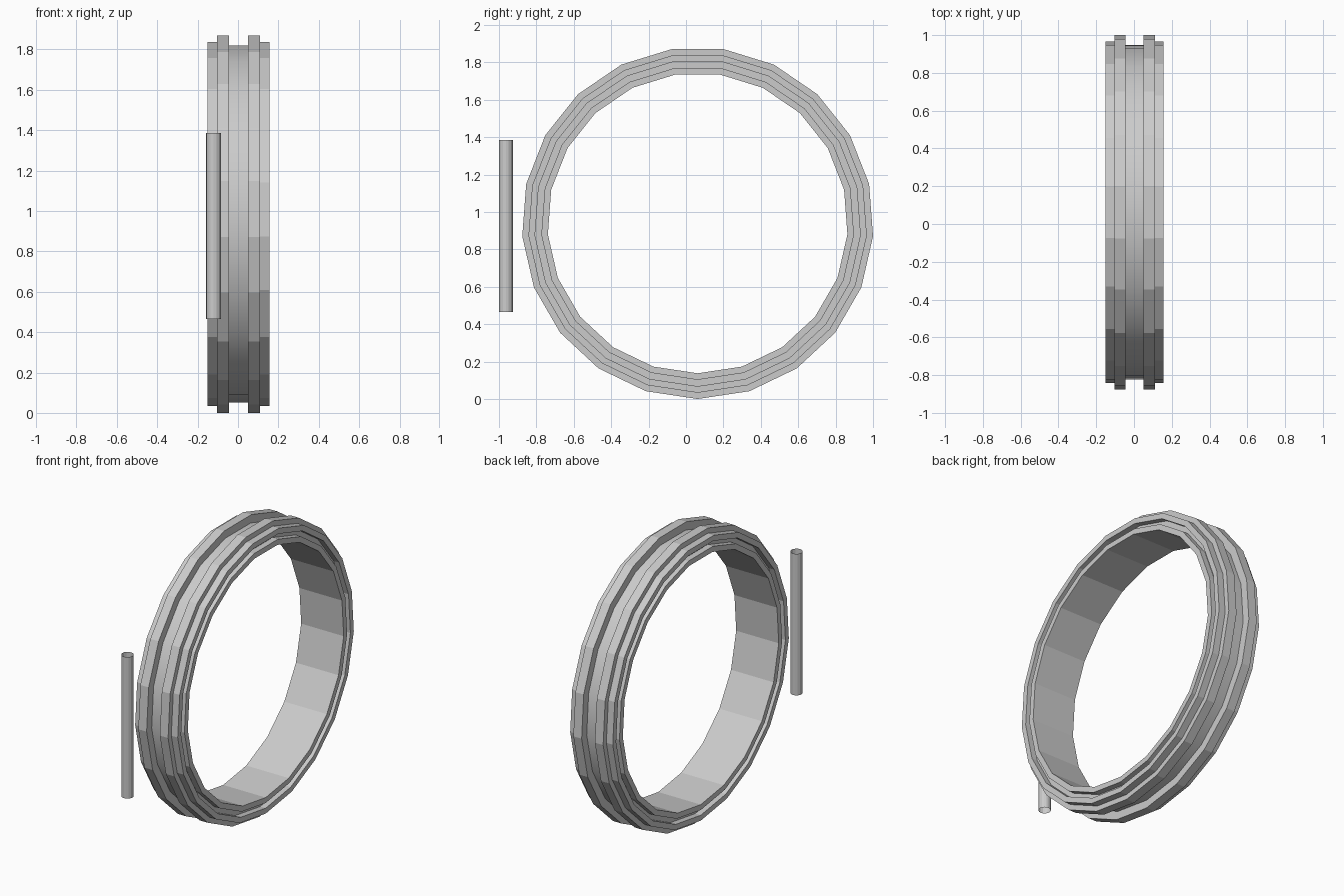
import bpy, bmesh
from math import sin, cos, pi

if "Cube" in bpy.data.objects:
    bpy.data.objects.remove(bpy.data.objects["Cube"])

SIDES = 21
CX, CY, CZ = 0.003, 0.0623, 0.9403


def finish(name, bm):
    me = bpy.data.meshes.new(name)
    bm.to_mesh(me)
    bm.free()
    ob = bpy.data.objects.new(name, me)
    bpy.context.collection.objects.link(ob)
    return ob


# Wheel rim: half profile (x offset, radius), mirrored then spun around the x axis
half = [(0.0475, 0.888), (0.0475, 0.9403), (0.107, 0.9403), (0.107, 0.907),
        (0.153, 0.907), (0.153, 0.872), (0.113, 0.872), (0.113, 0.838),
        (0.153, 0.838), (0.153, 0.803)]
profile = half + [(-x, r) for x, r in reversed(half)]
n = len(profile)

bm = bmesh.new()
rings = []
for i in range(SIDES):
    a = 2 * pi * i / SIDES
    rings.append([bm.verts.new((CX + x, CY + r * sin(a), CZ - r * cos(a)))
                  for x, r in profile])
for i in range(SIDES):
    a, b = rings[i], rings[(i + 1) % SIDES]
    for j in range(n):
        k = (j + 1) % n
        f = bm.faces.new((a[j], a[k], b[k], b[j]))
        f.smooth = j == n - 1          # only the channel floor is smooth
bmesh.ops.recalc_face_normals(bm, faces=bm.faces)
finish("wheel_rim", bm)

# Upright rod: open-ended tube beside the rim
bm = bmesh.new()
bmesh.ops.create_cone(bm, cap_ends=False, segments=16,
                      radius1=0.0368, radius2=0.0368, depth=0.92)
bmesh.ops.recalc_face_normals(bm, faces=bm.faces)
rod = finish("upright_rod", bm)
rod.location = (-0.121, -0.963, 0.925)
